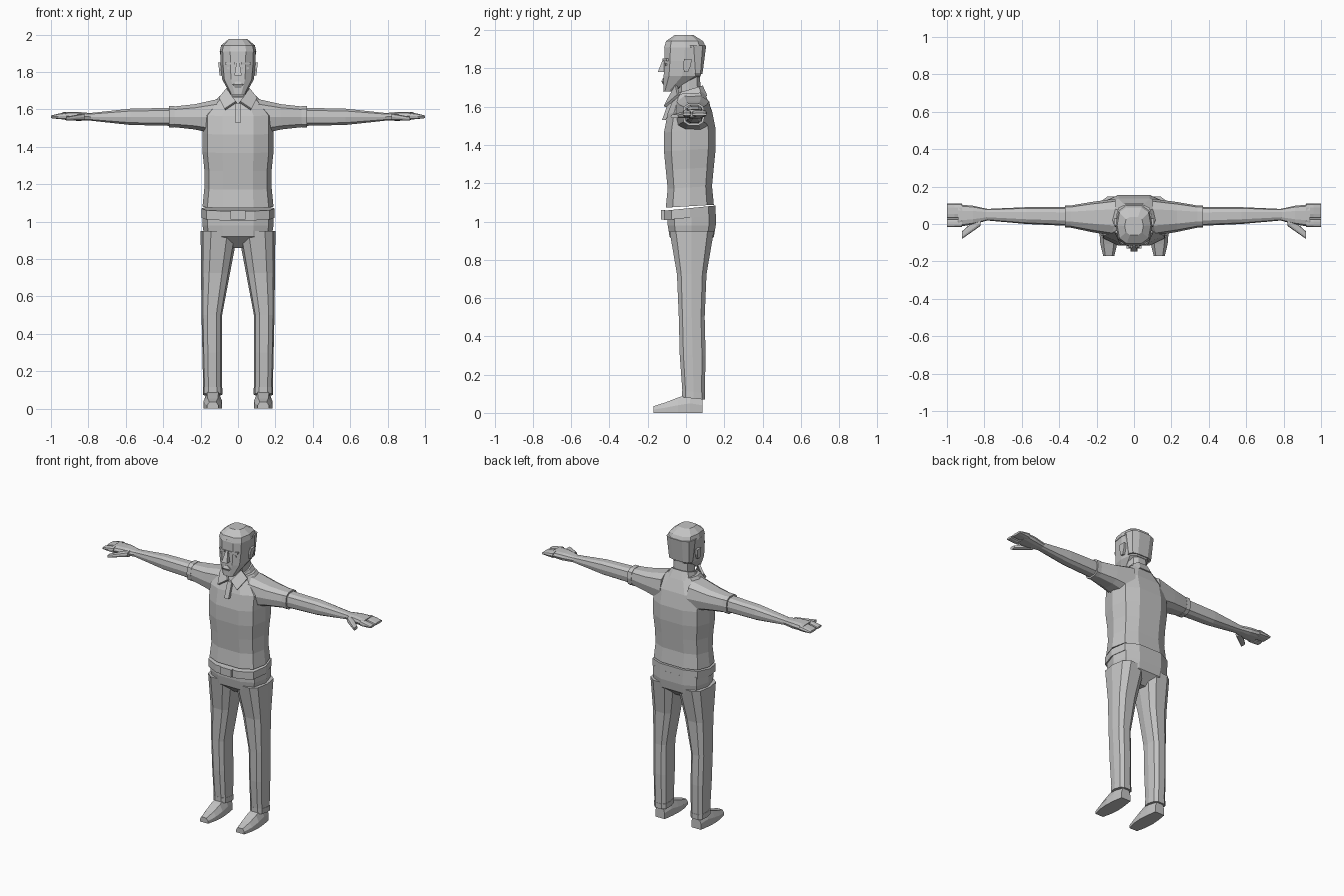
import bpy
import bmesh
from math import cos, sin, tau, copysign
from mathutils import Vector

cube = bpy.data.objects.get("Cube")
if cube:
    bpy.data.objects.remove(cube, do_unlink=True)

# One plain colour for the whole figure
grey = bpy.data.materials.new("plain grey")
grey.use_nodes = True
grey.diffuse_color = (.55, .55, .55, 1)
grey.node_tree.nodes["Principled BSDF"].inputs["Base Color"].default_value = grey.diffuse_color


def polygon(sides, power, turn=0):
    """Cross-section between a circle (power one) and a square (power zero)."""
    points = []
    for i in range(sides):
        angle = tau * (i + turn) / sides
        points.append([copysign(abs(f) ** power, f) for f in (cos(angle), sin(angle))])
    return points


ROUNDED = polygon(10, .7)
SQUARE = polygon(4, 0, turn=.5)
# Flat sole at the path, sloping upper above it
SHOE = [(1, 0), (1, .5), (.6, 1), (-.6, 1), (-1, .5), (-1, 0)]


def sample(values, t):
    """Value at fraction t along a list of evenly spaced keys."""
    place = t * (len(values) - 1)
    i = min(int(place), len(values) - 2)
    return values[i] + (values[i + 1] - values[i]) * (place - i)


def finish(name, bm, mirror):
    """Turn a bmesh into an object with flat faces."""
    bmesh.ops.recalc_face_normals(bm, faces=bm.faces)
    mesh = bpy.data.meshes.new(name)
    bm.to_mesh(mesh)
    bm.free()
    mesh.materials.append(grey)
    obj = bpy.data.objects.new(name, mesh)
    bpy.context.collection.objects.link(obj)
    if mirror:
        obj.modifiers.new("Mirror", 'MIRROR')
    return obj


def tube(name, path, wide, deep, section=ROUNDED, mirror=False, tilt=0):
    """Skin a section along a path; wide and deep are half sizes along it."""
    path = [Vector(point) for point in path]
    span = path[-1] - path[0]
    main = max(range(3), key=lambda axis: abs(span[axis]))
    across, other = [axis for axis in range(3) if axis != main]
    count = max(len(path), len(wide), len(deep))
    bm = bmesh.new()
    loops = []
    for step in range(count):
        t = step / (count - 1)
        loop = []
        for u, v in section:
            co = sample(path, t)
            rise = v * sample(deep, t)
            co[across] += u * sample(wide, t)
            co[other] += rise
            co[main] += rise * tilt
            loop.append(bm.verts.new(co))
        loops.append(loop)
    for low, high in zip(loops, loops[1:]):
        for i in range(len(section)):
            bm.faces.new((low[i - 1], low[i], high[i], high[i - 1]))
    bm.faces.new(loops[0])
    bm.faces.new(loops[-1])
    return finish(name, bm, mirror)


# Shirt body, from hem to shoulders
tube("shirt_body", [(0, .02, 1.08), (0, .02, 1.67)],
     wide=[.19, .18, .18, .19, .19, .19, .1],
     deep=[.13, .12, .13, .14, .14, .12, .08], tilt=.06)

# Sleeves with a raised hem
tube("sleeve", [(.1, .035, 1.56), (.36, .04, 1.56)],
     wide=[.1, .08, .055], deep=[.1, .07, .055], mirror=True)
tube("sleeve_hem", [(.34, .04, 1.56), (.37, .04, 1.56)],
     wide=[.06], deep=[.06], mirror=True)

# Bare forearms
tube("arm", [(.35, .04, 1.56), (.8, .05, 1.56)],
     wide=[.05, .045, .03], deep=[.05, .045, .02], mirror=True)

# Hands: palm, joined fingers, separate forefinger and thumb
tube("palm", [(.78, .05, 1.56), (.94, .045, 1.565)],
     wide=[.03, .05, .06], deep=[.02, .025, .02], mirror=True)
tube("fingers", [(.92, .07, 1.565), (1, .07, 1.56)],
     wide=[.04], deep=[.02, .015, .007], mirror=True)
tube("forefinger", [(.92, .005, 1.565), (1, .005, 1.56)],
     wide=[.022], deep=[.02, .015, .007], mirror=True)
tube("thumb", [(.82, .02, 1.56), (.92, -.06, 1.55)],
     wide=[.03, .02], deep=[.02, .01], mirror=True)

# Belt and buckle
tube("belt", [(0, .02, 1.02), (0, .02, 1.07)],
     wide=[.195], deep=[.14], tilt=.1)
tube("belt_buckle", [(0, -.12, 1.01), (0, -.12, 1.06)],
     wide=[.04], deep=[.01], section=SQUARE)

# Trousers: seat, upper legs, lower legs and cuffs
tube("trouser_seat", [(0, .03, .86), (0, .03, 1.04)],
     wide=[.05, .18, .19, .19], deep=[.05, .12, .13, .13])
tube("upper_leg", [(.1, .03, .95), (.14, .03, .5)],
     wide=[.1, .055], deep=[.12, .08, .07], mirror=True)
tube("lower_leg", [(.14, .03, .5), (.136, .04, .1)],
     wide=[.055, .05], deep=[.07, .07, .06], mirror=True)
tube("trouser_cuff", [(.136, .04, .075), (.136, .04, .11)],
     wide=[.052], deep=[.062], mirror=True, tilt=-.1)

# Shoes, from heel to toe
tube("shoe", [(.135, .085, 0), (.135, -.17, 0)],
     wide=[.035, .045, .05, .045, .03],
     deep=[.08, .1, .08, .055, .035], section=SHOE, mirror=True)

# Neck and collar band
tube("neck", [(0, .02, 1.64), (0, .015, 1.77)], wide=[.06], deep=[.06])
tube("collar_band", [(0, .02, 1.63), (0, .02, 1.69)],
     wide=[.1, .07], deep=[.095, .07], tilt=.3)

# Folded collar flaps
bm = bmesh.new()
corners = [(.01, -.09, 1.64), (.07, -.11, 1.6), (.1, -.04, 1.66), (.06, -.05, 1.71)]
bm.faces.new([bm.verts.new(corner) for corner in corners])
flap = finish("collar_flap", bm, mirror=True)
solid = flap.modifiers.new("Thickness", 'SOLIDIFY')
solid.thickness = .015
solid.offset = 0

# Button placket
tube("button_placket", [(0, -.115, 1.53), (0, -.08, 1.63)],
     wide=[.016], deep=[.01], section=SQUARE)

# Head, from chin to hairline
tube("head", [(0, -.09, 1.68), (0, -.02, 1.76), (0, -.01, 1.84), (0, -.005, 1.92)],
     wide=[.04, .085, .093, .095], deep=[.03, .1, .107, .11])

# Short hair: a cap, with a lower part behind the ears
tube("hair_cap", [(0, -.005, 1.91), (0, -.01, 1.975)],
     wide=[.098, .09, .05], deep=[.113, .1, .05])
tube("hair_back", [(0, .05, 1.77), (0, .04, 1.92)],
     wide=[.085, .097], deep=[.037, .068])

# Face details
tube("nose", [(0, -.12, 1.78), (0, -.11, 1.85)],
     wide=[.02, .008], deep=[.028, .01], section=SQUARE)
tube("mouth", [(0, -.115, 1.715), (0, -.115, 1.75)],
     wide=[.015, .03, .01], deep=[.005, .014, .005], section=SQUARE)
tube("eyebrow", [(.015, -.115, 1.845), (.07, -.095, 1.845)],
     wide=[.008], deep=[.006], section=SQUARE, mirror=True)
tube("eye", [(.02, -.11, 1.82), (.06, -.1, 1.82)],
     wide=[.006], deep=[.004, .01, .004], section=SQUARE, mirror=True)

# Ears
tube("ear", [(.09, 0, 1.78), (.098, .01, 1.85)],
     wide=[.008], deep=[.01, .02, .02], section=SQUARE, mirror=True)
